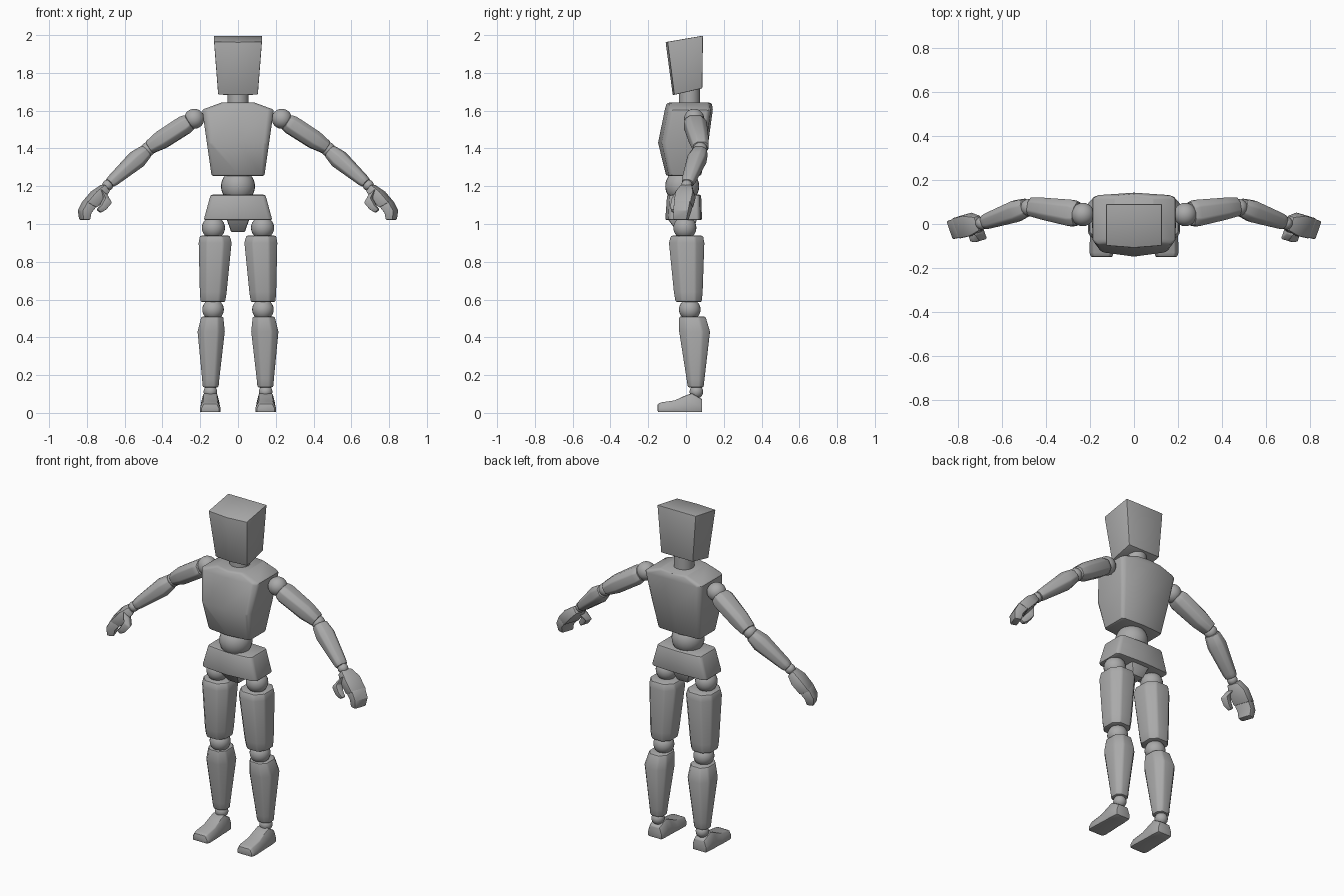
import bpy, bmesh, math
from mathutils import Vector

cube = bpy.data.objects.get("Cube")
if cube:
    bpy.data.objects.remove(cube)

grey = bpy.data.materials.new("plain grey")
grey.use_nodes = True
grey.diffuse_color = (0.4, 0.4, 0.4, 1)
grey.node_tree.nodes["Principled BSDF"].inputs["Base Color"].default_value = (0.4, 0.4, 0.4, 1)

# Cross-sections: boxy with a soft ridge front and back, or chamfered
BOX = [(-1, .8), (-1, -.7), (-.88, -.85), (0, -1), (.88, -.85), (1, -.7), (1, .8), (.88, .92), (0, 1), (-.88, .92)]
HEAD = [(-1, 1), (-1, -.9), (0, -1), (1, -.9), (1, 1)]
LIMB = [(-1, .5), (-1, -.5), (-.5, -1), (.5, -1), (1, -.5), (1, .5), (.5, 1), (-.5, 1)]
SQUARE = [(-1, 1), (-1, -1), (1, -1), (1, 1)]


def finish(name, bm, angle=30):
    mesh = bpy.data.meshes.new(name)
    bm.to_mesh(mesh)
    bm.free()
    obj = bpy.data.objects.new(name, mesh)
    bpy.context.collection.objects.link(obj)
    mesh.materials.append(grey)
    bpy.ops.object.select_all(action='DESELECT')
    obj.select_set(True)
    bpy.context.view_layer.objects.active = obj
    bpy.ops.object.shade_smooth_by_angle(angle=math.radians(angle))
    return obj


def loft(name, section, rings, side=1, bevel=0.008):
    """Skin rings of (centre, width vector, depth vector), mirrored by side."""
    bm = bmesh.new()
    loops = []
    for centre, u, v in rings:
        loop = []
        for a, b in section:
            p = Vector(centre) + a * Vector(u) + b * Vector(v)
            loop.append(bm.verts.new((p.x * side, p.y, p.z)))
        loops.append(loop)
    n = len(section)
    for low, high in zip(loops, loops[1:]):
        for i in range(n):
            j = (i + 1) % n
            bm.faces.new((low[i], low[j], high[j], high[i]))
    bm.faces.new(loops[0])
    bm.faces.new(loops[-1])
    bmesh.ops.recalc_face_normals(bm, faces=bm.faces)
    sharp = [e for e in bm.edges if e.calc_face_angle(0) > math.radians(35)]
    bmesh.ops.bevel(bm, geom=sharp, offset=bevel, segments=2, profile=0.5,
                    affect='EDGES', clamp_overlap=True)
    return finish(name, bm)


def upright(name, section, levels, side=1, bevel=0.008):
    """Loft from levels of (z, x min, x max, y min, y max)."""
    rings = [(((x0 + x1) / 2, (y0 + y1) / 2, z), ((x1 - x0) / 2, 0, 0), (0, (y1 - y0) / 2, 0))
             for z, x0, x1, y0, y1 in levels]
    return loft(name, section, rings, side, bevel)


def arm_part(name, start, end, sizes, side):
    """Chamfered limb between two points; sizes are (fraction, half height, half depth)."""
    a, b = Vector(start), Vector(end)
    axis = (b - a).normalized()
    depth = axis.cross(Vector((0, 0, 1))).normalized()
    height = depth.cross(axis)
    loft(name, LIMB, [(a.lerp(b, t), height * h, depth * d) for t, h, d in sizes], side, 0.006)


def ball(name, centre, radius, side=1):
    bm = bmesh.new()
    bmesh.ops.create_uvsphere(bm, u_segments=24, v_segments=16, radius=radius)
    bmesh.ops.translate(bm, verts=bm.verts, vec=(centre[0] * side, centre[1], centre[2]))
    finish(name, bm, 60)


# Head with a tilted crown, neck
loft("head", HEAD, [
    ((0, .008, 1.70), (.105, 0, 0), (0, .078, .018)),
    ((0, -.009, 1.98), (.127, 0, 0), (0, .099, .017)),
], bevel=0.004)
bm = bmesh.new()
bmesh.ops.create_cone(bm, cap_ends=True, segments=24, radius1=.056, radius2=.056, depth=.14)
bmesh.ops.translate(bm, verts=bm.verts, vec=(0, .018, 1.665))
finish("neck", bm)

# Torso, waist and pelvis
upright("torso", BOX, [
    (1.255, -.14, .14, -.105, .08),
    (1.43, -.165, .165, -.148, .118),
    (1.605, -.19, .19, -.112, .142),
    (1.642, -.09, .09, -.10, .135),
], bevel=0.01)
ball("waist_ball", (0, -.02, 1.20), .09)
upright("pelvis", BOX, [
    (1.02, -.182, .182, -.11, .085),
    (1.155, -.145, .145, -.10, .08),
], bevel=0.01)
upright("crotch", SQUARE, [
    (.957, -.036, .036, -.045, .035),
    (1.03, -.062, .062, -.10, .06),
])

for word, s in (("left", 1), ("right", -1)):
    # Leg
    ball(word + "_hip_ball", (.13, -.006, .98), .061, s)
    upright(word + "_thigh", LIMB, [
        (.587, .068, .198, -.055, .083),
        (.64, .06, .202, -.064, .088),
        (.90, .034, .208, -.09, .097),
        (.938, .044, .202, -.08, .09),
    ], s)
    ball(word + "_knee_ball", (.132, .02, .547), .057, s)
    upright(word + "_shin", LIMB, [
        (.135, .103, .187, .01, .093),
        (.18, .099, .19, .003, .098),
        (.43, .07, .214, -.036, .127),
        (.51, .078, .194, -.036, .103),
    ], s)
    ball(word + "_ankle_ball", (.146, .055, .112), .036, s)
    # Foot, lofted from heel to toe
    loft(word + "_foot", [(-1, 0), (1, 0), (1, .45), (.72, 1), (-.72, 1), (-1, .45)], [
        ((.147, y, .004), (w, 0, 0), (0, 0, h))
        for y, w, h in ((.086, .045, .068), (.03, .05, .10), (-.01, .05, .085),
                        (-.06, .053, .062), (-.13, .055, .052), (-.15, .048, .044))
    ], s, 0.006)

    # Arm
    ball(word + "_shoulder_ball", (.232, .043, 1.557), .053, s)
    arm_part(word + "_upper_arm", (.255, .045, 1.542), (.468, .078, 1.405),
             ((0, .042, .052), (.12, .05, .06), (.7, .049, .05), (1, .036, .042)), s)
    ball(word + "_elbow_ball", (.477, .075, 1.395), .038, s)
    arm_part(word + "_forearm", (.487, .075, 1.385), (.68, .008, 1.215),
             ((0, .036, .04), (.25, .048, .049), (.9, .031, .036), (1, .026, .031)), s)
    ball(word + "_wrist_ball", (.69, .004, 1.205), .029, s)

    # Hand: palm bending down into joined fingers, and a curled thumb
    loft(word + "_palm", SQUARE, [
        ((.70, .004, 1.192), (.011, .031, 0), (.014, -.004, .017)),
        ((.74, -.002, 1.155), (.016, .047, 0), (.024, -.008, .018)),
        ((.788, -.014, 1.10), (.016, .046, 0), (.026, -.008, .014)),
    ], s, 0.007)
    loft(word + "_fingers", SQUARE, [
        ((.785, -.013, 1.108), (.015, .043, 0), (.025, -.008, .014)),
        ((.812, -.021, 1.065), (.014, .041, 0), (.024, -.008, .006)),
        ((.812, -.026, 1.022), (.012, .035, 0), (.019, -.006, 0)),
    ], s, 0.006)
    loft(word + "_thumb", SQUARE, [
        ((.715, -.025, 1.17), (.008, .022, 0), (.016, -.005, .014)),
        ((.69, -.052, 1.125), (.007, .02, 0), (.018, -.005, .012)),
        ((.715, -.064, 1.088), (.006, .016, 0), (.013, -.004, .012)),
        ((.738, -.066, 1.068), (.004, .012, 0), (.009, -.003, .008)),
    ], s, 0.005)
